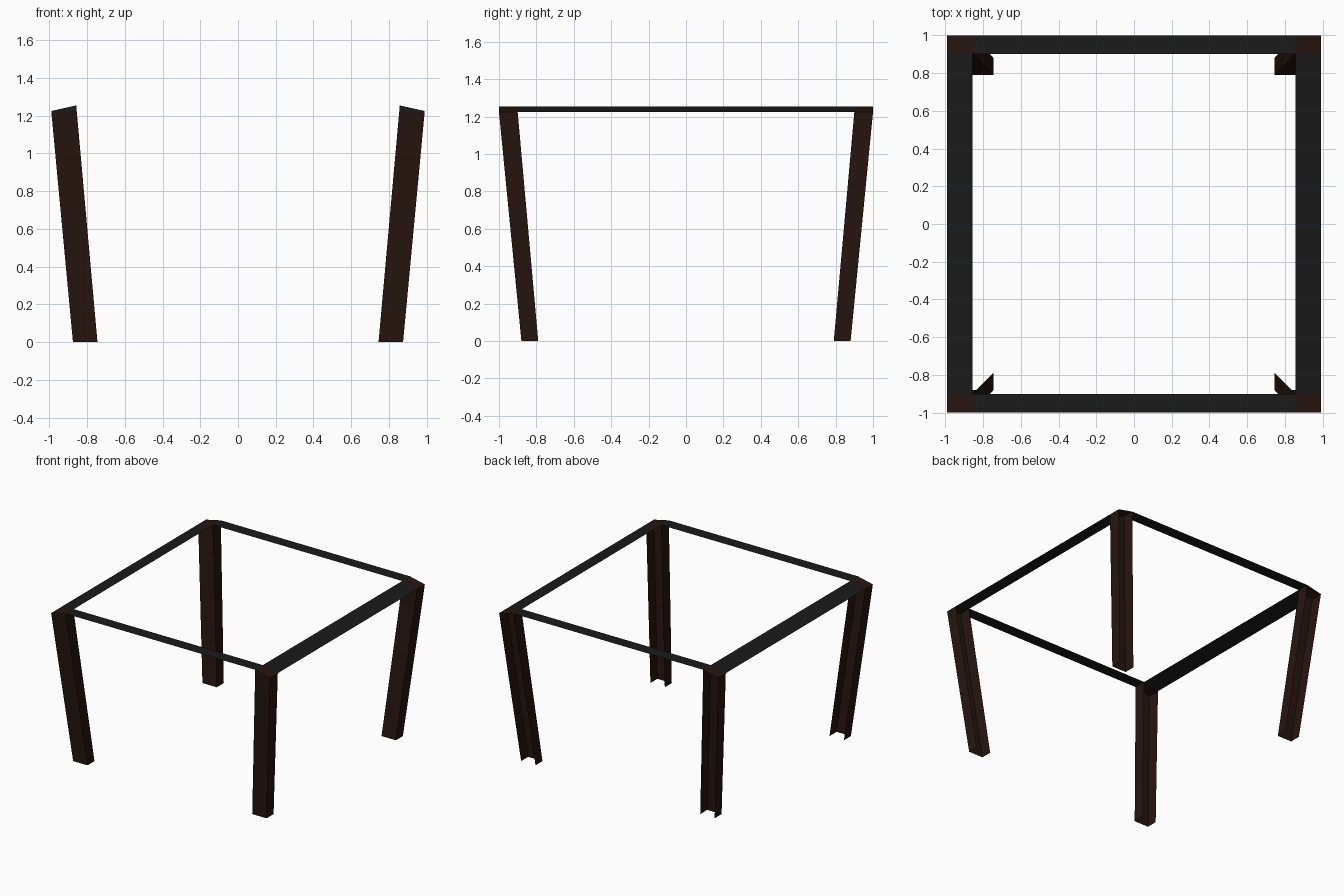
import bpy

if "Cube" in bpy.data.objects:
    bpy.data.objects.remove(bpy.data.objects["Cube"])

TOP_IN, TOP_OUT = 1.255, 1.225          # top heights at inner / outer edge
XI, XO = 0.855, 0.99                    # frame inner / outer x
FXI, FXO = 0.745, 0.875                 # foot inner / outer x


def material(name, rgb):
    m = bpy.data.materials.new(name)
    m.diffuse_color = (*rgb, 1)
    m.use_nodes = True
    m.node_tree.nodes["Principled BSDF"].inputs["Base Color"].default_value = m.diffuse_color
    return m


brown = material("dark_brown", (0.02, 0.0075, 0.0045))
black = material("dark_grey", (0.0105, 0.0105, 0.0105))


def sheet(name, verts, faces, mats, mirror=False):
    """Thin sheet-metal part; mats gives one material index per face."""
    me = bpy.data.meshes.new(name)
    me.from_pydata(verts, [], faces)
    me.materials.append(brown)
    me.materials.append(black)
    for p, m in zip(me.polygons, mats):
        p.material_index = m
    ob = bpy.data.objects.new(name, me)
    bpy.context.collection.objects.link(ob)
    if mirror:
        ob.modifiers.new("mirror", 'MIRROR').use_mirror_merge = False
    return ob


# Splayed channel legs: web faces the front, open towards the back
def legs(name, web_top, web_foot, open_top, open_foot):
    verts = [
        (FXO, open_foot, 0), (FXO, web_foot, 0), (FXI, web_foot, 0), (FXI, open_foot, 0),
        (XO, open_top, TOP_OUT), (XO, web_top, TOP_OUT), (XI, web_top, TOP_OUT),
        (XI, open_top, TOP_OUT), (XI, web_top, TOP_IN), (XI, open_top, TOP_IN),
    ]
    faces = [
        (0, 1, 5, 4),        # outer flange
        (1, 2, 6, 5),        # web
        (2, 3, 7, 6),        # inner flange
        (6, 7, 9, 8),        # inner flange upper lip
        (4, 5, 8, 9),        # sloping top plate
        (5, 6, 8),           # grey gusset above the web
    ]
    sheet(name, verts, faces, (0, 0, 0, 0, 0, 1), mirror=True)


legs("front_legs", -1.0, -0.88, -0.9, -0.79)
legs("back_legs", 0.9, 0.79, 1.0, 0.88)

# Sloping side rails
sheet("side_rails",
      [(XI, -0.9, TOP_IN), (XO, -0.9, TOP_OUT), (XO, 0.9, TOP_OUT), (XI, 0.9, TOP_IN)],
      [(0, 1, 2, 3)], (1,), mirror=True)

# Flat front and back rails
for name, y0, y1 in (("front_rail", -1.0, -0.9), ("back_rail", 0.9, 1.0)):
    sheet(name, [(-XI, y0, TOP_IN), (XI, y0, TOP_IN), (XI, y1, TOP_IN), (-XI, y1, TOP_IN)],
          [(0, 1, 2, 3)], (1,))
